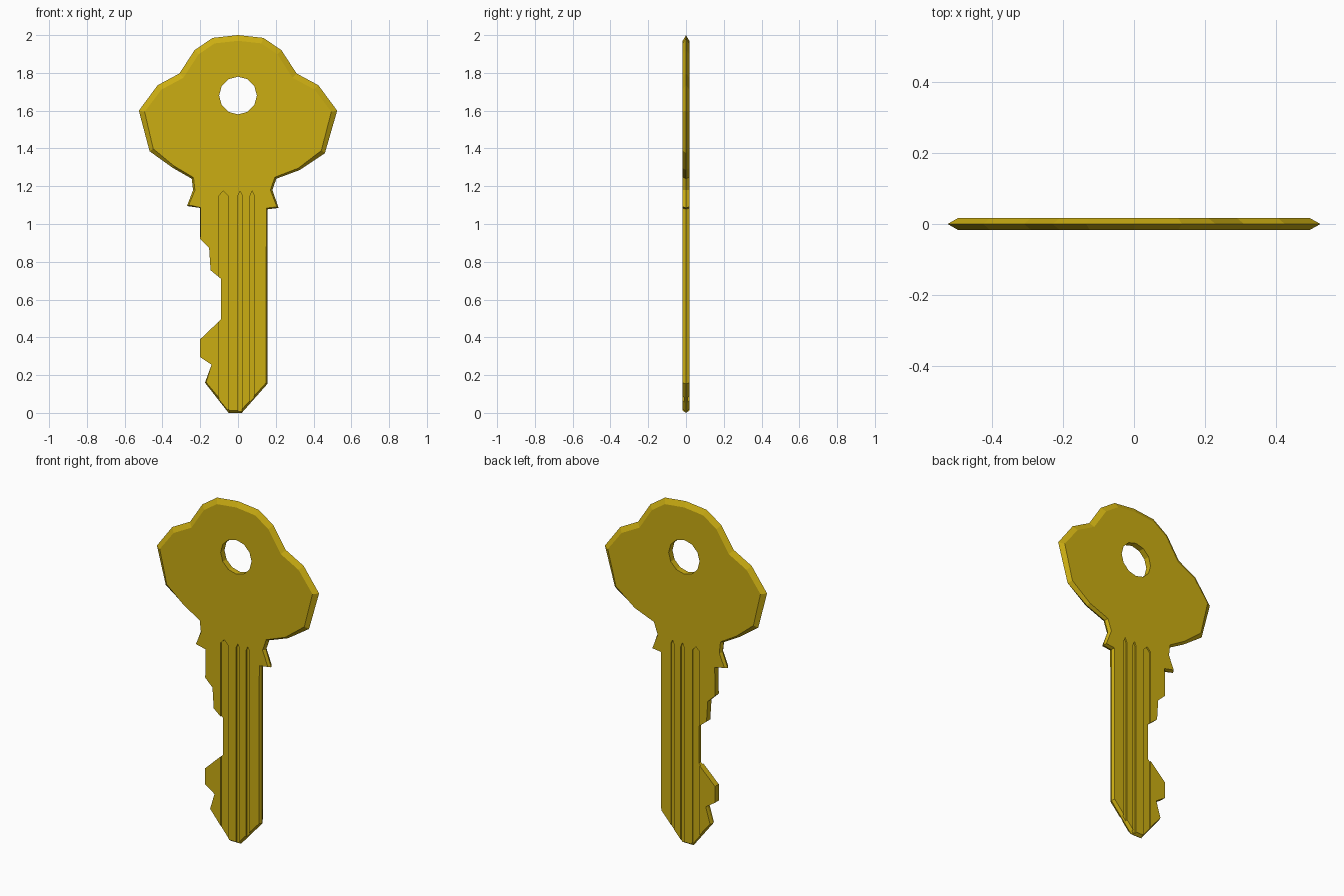
import bpy, bmesh, math
from mathutils import Vector

if "Cube" in bpy.data.objects:
    bpy.data.objects.remove(bpy.data.objects["Cube"])

T = 0.0175  # half thickness

brass = bpy.data.materials.new("brass yellow")
brass.diffuse_color = (0.60, 0.42, 0.006, 1)
brass.use_nodes = True
brass.node_tree.nodes["Principled BSDF"].inputs["Base Color"].default_value = brass.diffuse_color


def loft(name, rings):
    """Closed solid through matching rings, capped at both ends."""
    bm = bmesh.new()
    loops = [[bm.verts.new(p) for p in r] for r in rings]
    n = len(loops[0])
    for a, b in zip(loops, loops[1:]):
        for i in range(n):
            j = (i + 1) % n
            bm.faces.new((a[j], a[i], b[i], b[j]))
    bm.faces.new(loops[0])
    bm.faces.new(loops[-1][::-1])
    bm.normal_update()
    if bm.calc_volume(signed=True) < 0:
        bmesh.ops.reverse_faces(bm, faces=bm.faces[:])
        bm.normal_update()
    me = bpy.data.meshes.new(name)
    bm.to_mesh(me)
    bm.free()
    me.materials.append(brass)
    ob = bpy.data.objects.new(name, me)
    bpy.context.collection.objects.link(ob)
    return ob


def prism(name, pts, y0, y1):
    return loft(name, [[(x, y, z) for x, z in pts] for y in (y0, y1)])


def inset(outline):
    """Move each (x, z, width) point inwards along its corner mitre."""
    out = []
    for i, (x, z, w) in enumerate(outline):
        p = Vector((x, z))
        a = (p - Vector(outline[i - 1][:2])).normalized()
        b = (Vector(outline[(i + 1) % len(outline)][:2]) - p).normalized()
        na, nb = Vector((a.y, -a.x)), Vector((b.y, -b.x))
        out.append(p + (na + nb) * (w / (1 + na.dot(nb))))
    return out


def cut(target, cutter):
    """Subtract the cutter, trying a second solver if the first one fails."""
    for solver in ('EXACT', 'FLOAT'):
        m = target.modifiers.new("cut", 'BOOLEAN')
        m.operation = 'DIFFERENCE'
        m.solver = solver
        m.object = cutter
        bpy.context.view_layer.update()
        dg = bpy.context.evaluated_depsgraph_get()
        me = bpy.data.meshes.new_from_object(target.evaluated_get(dg))
        target.modifiers.remove(m)
        if len(me.polygons) > 20:
            target.data = me
            break
    bpy.data.objects.remove(cutter)


# Outline, clockwise from the top: x, z and bevel width
bow = [(0.135, 1.985, .03), (0.23, 1.92, .03), (0.31, 1.797, .03),
       (0.425, 1.735, .03), (0.525, 1.6, .028)]
right_side = [(0.46, 1.375, .022), (0.325, 1.285, .012), (0.203, 1.24, .01),
              (0.182, 1.18, .01), (0.215, 1.085, .007), (0.157, 1.078, .007),
              (0.157, 0.155, .009)]
tip = [(0.02, 0.0, .012), (-0.05, 0.0, .012), (-0.175, 0.16, .006)]
cuts = [(-0.14, 0.255, 0), (-0.2, 0.295, 0), (-0.2, 0.39, 0), (-0.09, 0.495, 0),
        (-0.09, 0.71, 0), (-0.145, 0.755, 0), (-0.153, 0.875, 0),
        (-0.2, 0.92, 0), (-0.2, 1.085, .002)]
left_side = [(-0.27, 1.095, .007), (-0.238, 1.18, .01), (-0.245, 1.24, .01),
             (-0.345, 1.297, .012), (-0.468, 1.385, .022)]
outline = ([(0, 2.0, .03)] + bow + right_side + tip + cuts + left_side
           + [(-x, z, w) for x, z, w in reversed(bow)])

# Key body with its bevelled rim
flat = inset(outline)
key = loft("key", [[(p.x, -T, p.y) for p in flat],
                   [(x, 0, z) for x, z, w in outline],
                   [(p.x, T, p.y) for p in flat]])

# Keyring hole
ring = [(0.1 * math.sin(k * math.pi / 6), 1.68 + 0.1 * math.cos(k * math.pi / 6))
        for k in range(12)]
cut(key, prism("hole_cutter", ring, -0.1, 0.1))

# Three grooves with pointed tops on both faces
for x0, x1 in ((-0.101, -0.053), (0.0, 0.022), (0.064, 0.086)):
    shape = [(x0, -0.1), (x1, -0.1), (x1, 1.15), ((x0 + x1) / 2, 1.175), (x0, 1.15)]
    for s in (-1, 1):
        cut(key, prism("groove_cutter", shape, s * 0.009, s * 0.05))
